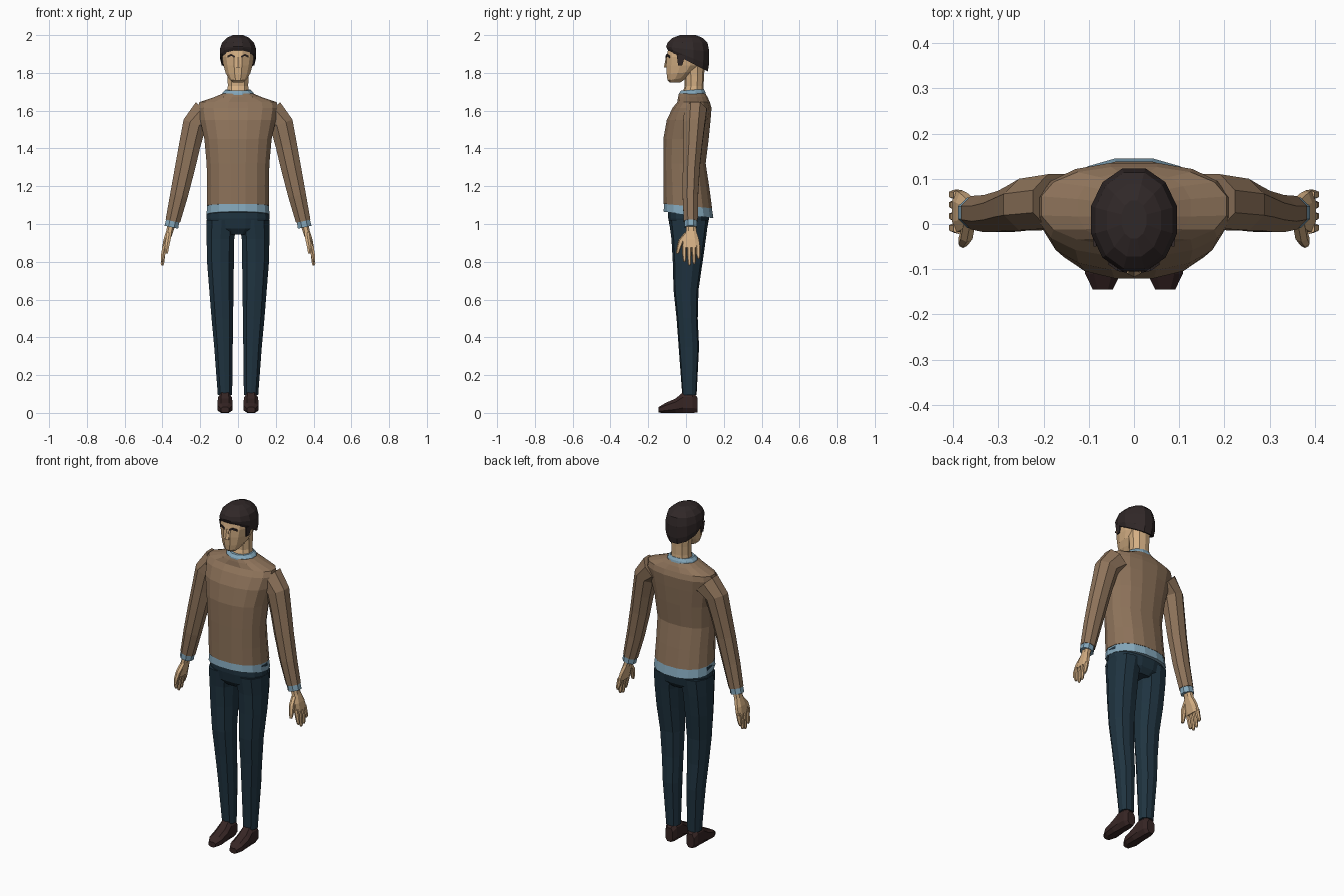
import bpy, bmesh, math


def material(name, rgb):
    m = bpy.data.materials.new(name)
    m.diffuse_color = (*rgb, 1)
    return m


SKIN = material("skin", (0.66, 0.43, 0.23))
HAIR = material("dark_hair", (0.03, 0.021, 0.021))
WOOL = material("brown_wool", (0.27, 0.172, 0.103))
SHIRT = material("light_blue_cotton", (0.23, 0.39, 0.50))
DENIM = material("dark_blue_cloth", (0.014, 0.034, 0.052))
LEATHER = material("dark_brown_leather", (0.038, 0.019, 0.018))


def finish(name, bm, mat, mirror):
    bmesh.ops.recalc_face_normals(bm, faces=bm.faces[:])
    me = bpy.data.meshes.new(name)
    bm.to_mesh(me)
    bm.free()
    me.materials.append(mat)
    ob = bpy.data.objects.new(name, me)
    bpy.context.collection.objects.link(ob)
    if mirror:
        ob.modifiers.new("mirror", "MIRROR").use_bisect_axis[0] = False
    return ob


def loft(name, rings, mat, n=12, p=2.0, mirror=False, axis="Z"):
    """Rings are (x, y, z, half a, half b, slope along x, slope along y)."""
    bm = bmesh.new()
    loops = []
    for r in rings:
        x, y, z, a, b, sx, sy = (list(r) + [0, 0])[:7]
        loop = []
        for i in range(n):
            t = 2 * math.pi * (i + 0.5) / n
            c, s = math.cos(t), math.sin(t)
            u = math.copysign(abs(c) ** (2 / p), c) * a
            v = math.copysign(abs(s) ** (2 / p), s) * b
            # half steps would fall short of the measured outline
            k = 1 / math.cos(math.pi / n)
            u, v = max(-a, min(a, u * k)), max(-b, min(b, v * k))
            if axis == "Z":
                co = (x + u, y + v, z + sx * u + sy * v)
            else:
                co = (x + u, y, z + v)
            loop.append(bm.verts.new(co))
        loops.append(loop)
    for lo, hi in zip(loops, loops[1:]):
        for i in range(n):
            j = (i + 1) % n
            bm.faces.new((lo[i], lo[j], hi[j], hi[i]))
    bm.faces.new(loops[0])
    bm.faces.new(loops[-1])
    return finish(name, bm, mat, mirror)


def plate(name, corners, depth, mat):
    """Thin mirrored plate: outline corners pushed along the depth vector."""
    bm = bmesh.new()
    f = bm.faces.new([bm.verts.new(c) for c in corners])
    g = bmesh.ops.extrude_face_region(bm, geom=[f])["geom"]
    bmesh.ops.translate(bm, vec=depth, verts=[v for v in g if isinstance(v, bmesh.types.BMVert)])
    bm.faces.new([v for v in f.verts]) if not f.is_valid else None
    return finish(name, bm, mat, True)


# Sweater body, shirt hem and collar
loft("sweater_body", [
    (0, .010, 1.095, .165, .128, 0, -.09),
    (0, .002, 1.20, .163, .121, 0, -.04),
    (0, -.008, 1.32, .166, .112),
    (0, .000, 1.45, .178, .120),
    (0, .014, 1.55, .200, .116),
    (0, .032, 1.615, .212, .103),
    (0, .040, 1.645, .205, .086),
    (0, .036, 1.672, .125, .078),
    (0, .033, 1.69, .082, .070)], WOOL, n=16, p=2.3)
loft("shirt_hem", [
    (0, .013, 1.048, .167, .132, 0, -.13),
    (0, .010, 1.11, .161, .124, 0, -.09)], SHIRT, n=16, p=2.3)
loft("shirt_collar", [
    (0, .033, 1.675, .088, .073, 0, .06),
    (0, .032, 1.695, .082, .070, 0, .06),
    (0, .034, 1.71, .066, .060, 0, .06)], SHIRT, n=12)

# Sleeves and cuffs
loft("sleeve", [
    (.168, .050, 1.590, .055, .060, 1.0),
    (.230, .043, 1.530, .058, .057, .4),
    (.255, .036, 1.420, .055, .050, .25),
    (.280, .028, 1.300, .052, .045, .22),
    (.313, .023, 1.150, .046, .041, .22),
    (.345, .025, 1.015, .038, .037, .22)], WOOL, n=8, mirror=True)
loft("shirt_cuff", [
    (.343, .025, 1.03, .034, .034, .22),
    (.353, .025, .983, .036, .034, .22)], SHIRT, n=8, mirror=True)

# Hands
loft("palm", [
    (.351, .027, 1.00, .020, .026, .2),
    (.362, .027, .96, .018, .028, .2),
    (.377, .027, .915, .017, .042, .2),
    (.388, .028, .872, .014, .047, .2)], SKIN, n=8, p=2.4, mirror=True)
for i, (y, tip) in enumerate([(-.010, .80), (.016, .78), (.041, .787), (.064, .815)]):
    loft(f"finger_{i + 1}", [
        (.387, y, .885, .012, .012),
        (.396, y + .001, .84, .011, .011),
        (.400, y + .002, tip + .012, .009, .009),
        (.400, y + .002, tip, .005, .005)], SKIN, n=6, mirror=True)
loft("thumb", [
    (.364, .010, .955, .013, .018),
    (.370, -.024, .915, .013, .016),
    (.377, -.038, .875, .011, .012),
    (.378, -.045, .845, .007, .008)], SKIN, n=6, mirror=True)

# Trousers
loft("trouser_hips", [
    (0, .013, .945, .090, .075),
    (0, .014, .975, .155, .098),
    (0, .014, 1.03, .167, .108),
    (0, .013, 1.085, .164, .108)], DENIM, n=16, p=2.3)
loft("trouser_leg", [
    (.069, .018, .095, .038, .038),
    (.077, .015, .35, .049, .054),
    (.083, .006, .50, .057, .056),
    (.088, .000, .65, .064, .066),
    (.093, .009, .80, .071, .079),
    (.093, .014, .92, .073, .091),
    (.086, .014, 1.02, .080, .104)], DENIM, n=10, p=2.2, mirror=True)

# Shoes, lofted from heel to toe
loft("shoe", [
    (.069, .060, .042, .024, .040),
    (.069, .035, .055, .035, .055),
    (.069, -.015, .055, .036, .055),
    (.069, -.055, .038, .040, .038),
    (.069, -.110, .026, .039, .026),
    (.069, -.145, .016, .022, .015)], LEATHER, n=8, p=2.6, mirror=True, axis="Y")

# Neck and head
loft("neck", [
    (0, .036, 1.68, .062, .060),
    (0, .043, 1.73, .054, .050),
    (0, .043, 1.78, .055, .052),
    (0, .040, 1.85, .060, .060)], SKIN, n=10)
loft("head", [
    (0, -.058, 1.748, .026, .026),
    (0, -.045, 1.768, .046, .053, 0, .15),
    (0, -.022, 1.80, .065, .080, 0, .1),
    (0, -.005, 1.84, .077, .100),
    (0, .000, 1.885, .085, .103),
    (0, .006, 1.93, .085, .100),
    (0, .010, 1.965, .070, .085)], SKIN, n=12)
loft("nose", [
    (0, -.100, 1.828, .016, .017),
    (0, -.100, 1.84, .013, .015),
    (0, -.098, 1.885, .007, .008)], SKIN, n=6)

# Hair cap with a sloping lower edge, sideburns and brows
loft("hair", [
    (0, .010, 1.862, .088, .105, 0, -.52),
    (0, .009, 1.888, .095, .112, 0, -.40),
    (0, .009, 1.925, .095, .114, 0, -.12),
    (0, .008, 1.960, .085, .106, 0, .0),
    (0, .008, 1.985, .060, .080),
    (0, .010, 2.000, .028, .042)], HAIR, n=12)
plate("sideburn", [(.083, -.050, 1.90), (.079, -.042, 1.84), (.081, -.020, 1.84), (.088, -.005, 1.89)],
      (.006, 0, 0), HAIR)
plate("eyebrow", [(.016, -.102, 1.880), (.036, -.098, 1.890), (.056, -.084, 1.880),
                  (.056, -.084, 1.890), (.036, -.098, 1.900), (.016, -.102, 1.890)],
      (0, -.006, 0), HAIR)
